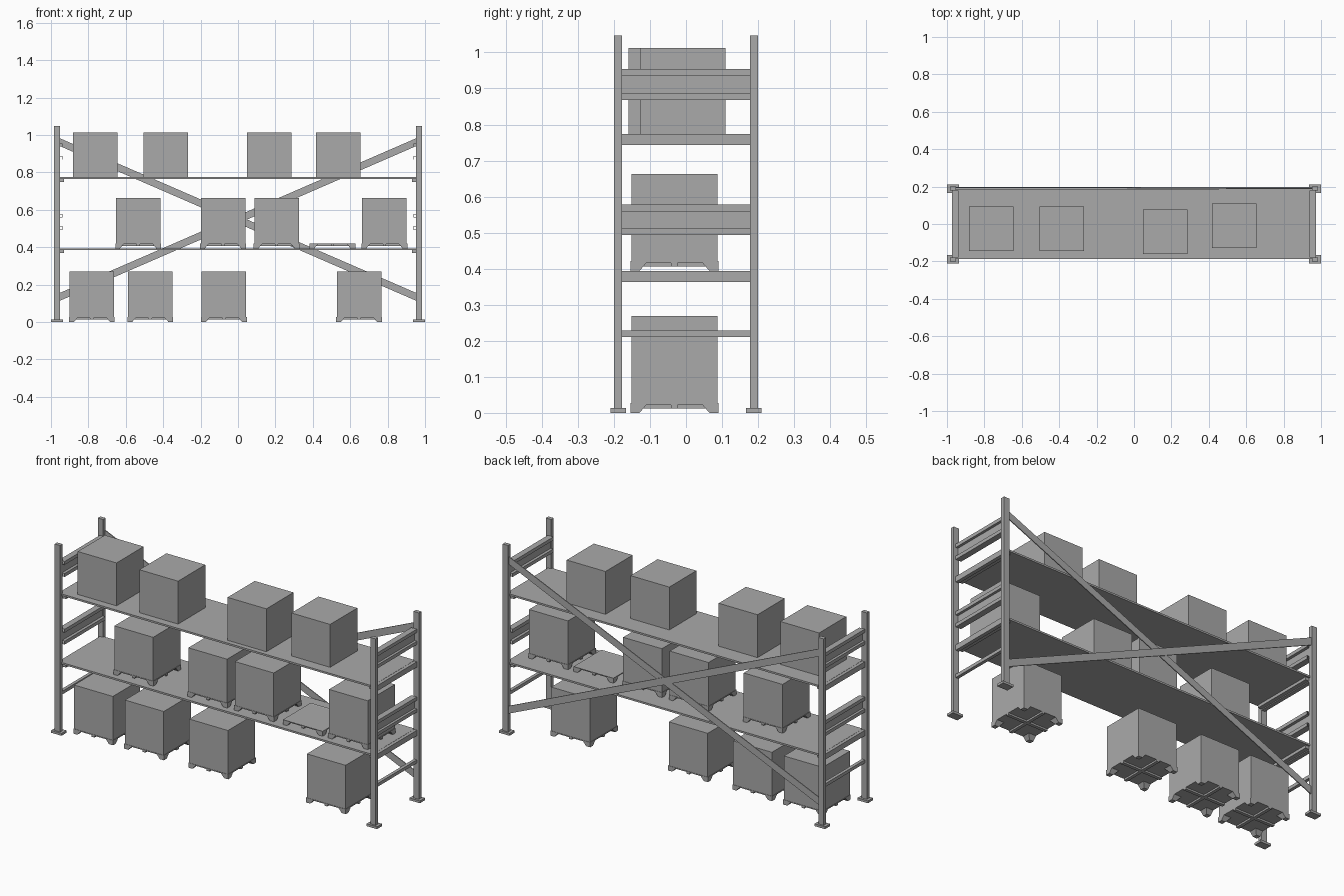
import bpy, bmesh, math
from mathutils import Matrix, Vector

cube = bpy.data.objects.get("Cube")
if cube:
    bpy.data.objects.remove(cube, do_unlink=True)

GREY = (0.4, 0.4, 0.4, 1)
mat = bpy.data.materials.new("plain grey")
mat.diffuse_color = GREY
mat.use_nodes = True
for node in mat.node_tree.nodes:
    if node.type == 'BSDF_PRINCIPLED':
        node.inputs["Base Color"].default_value = GREY


def finish(bm, name):
    mesh = bpy.data.meshes.new(name)
    bmesh.ops.recalc_face_normals(bm, faces=bm.faces)
    bm.to_mesh(mesh)
    bm.free()
    mesh.materials.append(mat)
    obj = bpy.data.objects.new(name, mesh)
    bpy.context.collection.objects.link(obj)
    return obj


def add_box(bm, x, y, z):
    """Box between (low, high) pairs on each axis."""
    lo, hi = zip(*(sorted(p) for p in (x, y, z)))
    size = [h - l for l, h in zip(lo, hi)]
    mid = [(h + l) / 2 for l, h in zip(lo, hi)]
    m = Matrix.Translation(mid) @ Matrix.Diagonal((*size, 1))
    return bmesh.ops.create_cube(bm, size=1, matrix=m)["verts"]


def box(name, x, y, z):
    bm = bmesh.new()
    add_box(bm, x, y, z)
    return finish(bm, name)


def guard_rail(name, side, z0, z1):
    """Thin web between two open-ended square tubes."""
    bm = bmesh.new()
    span, wall, tube = (-0.178, 0.178), 0.002, 0.019
    inner, outer = 0.939 * side, 0.973 * side
    add_box(bm, (0.955 * side, 0.959 * side), span, (z0 + tube, z1 - tube))
    for b in (z0, z1 - tube):
        t = b + tube
        add_box(bm, (inner, outer), span, (b, b + wall))
        add_box(bm, (inner, outer), span, (t - wall, t))
        add_box(bm, (inner, inner + wall * side), span, (b + wall, t - wall))
        add_box(bm, (outer, outer - wall * side), span, (b + wall, t - wall))
    finish(bm, name)


# End frames: posts, foot plates, rails and shelf supports
for side, sname in ((1, "left"), (-1, "right")):
    for end, ename in ((-1, "front"), (1, "back")):
        label = f"{ename}_{sname}"
        box("post_" + label, (0.952 * side, 0.985 * side),
            (0.178 * end, 0.2 * end), (0, 1.047))
        box("foot_plate_" + label, (0.936 * side, side),
            (0.166 * end, 0.21 * end), (0, 0.013))
    guard_rail("middle_guard_rail_" + sname, side, 0.493, 0.578)
    guard_rail("upper_guard_rail_" + sname, side, 0.868, 0.954)
    box("low_rail_" + sname, (0.955 * side, 0.973 * side), (-0.178, 0.178), (0.211, 0.229))
    for top, level in ((0.393, "lower"), (0.773, "upper")):
        bm = bmesh.new()
        add_box(bm, (0.952 * side, 0.973 * side), (-0.178, 0.178), (top - 0.03, top))
        add_box(bm, (0.93 * side, 0.953 * side), (-0.178, 0.178), (top - 0.025, top - 0.009))
        finish(bm, f"{level}_shelf_support_{sname}")

# Shelves
for top, level in ((0.394, "lower"), (0.774, "upper")):
    box(level + "_shelf", (-0.955, 0.955), (-0.187, 0.187), (top - 0.01, top))

# Crossed back braces with ends cut flush to the posts
for side, y in ((1, 0.188), (-1, 0.193)):
    bm = bmesh.new()
    verts = add_box(bm, (-0.954, 0.954), (y, y + 0.005), (0.527, 0.569))
    for v in verts:
        v.co.z += v.co.x * side * 0.434
    finish(bm, "back_brace_" + ("rising_left" if side > 0 else "rising_right"))


def pallet(name, x, y, z):
    """Deck with a shallow recess, tapered corner feet and crossed runners."""
    bm = bmesh.new()
    h, deck = 0.122, 0.022
    add_box(bm, (-h, h), (-h, h), (deck, 0.027))
    top = max(bm.faces, key=lambda f: f.calc_center_median().z)
    bmesh.ops.inset_region(bm, faces=[top], thickness=0.012, depth=0)
    for v in top.verts:
        v.co.z -= 0.002
    for sx in (-1, 1):
        for sy in (-1, 1):
            verts = add_box(bm, (0.078 * sx, h * sx), (0.078 * sy, h * sy), (0, deck))
            for v in verts:
                if v.co.z < 0.01:
                    if abs(v.co.x) < 0.1:
                        v.co.x = 0.097 * sx
                    if abs(v.co.y) < 0.1:
                        v.co.y = 0.097 * sy
    add_box(bm, (-h, h), (-0.009, 0.009), (0.0125, deck))
    add_box(bm, (-0.009, 0.009), (-h, h), (0.0125, deck))
    finish(bm, name).location = (x, y, z)


def crate(name, x, y, z0, z1):
    h = 0.119
    box(name, (x - h, x + h), (y - h, y + h), (z0, z1))


# Palletised loads on the ground and the lower shelf
Y = -0.032
for level, z, xs in (("ground", 0, (-0.781, -0.469, -0.075, 0.647)),
                     ("lower", 0.394, (-0.534, -0.08, 0.206, 0.783))):
    for i, x in enumerate(xs, 1):
        pallet(f"{level}_pallet_{i}", x, Y, z)
        crate(f"{level}_crate_{i}", x, Y, z + 0.025, z + 0.269)
pallet("empty_pallet", 0.505, Y, 0.394)

# Loads directly on the upper shelf
for i, (x, y) in enumerate(((-0.763, -0.026), (-0.385, -0.026),
                            (0.167, -0.041), (0.536, -0.009)), 1):
    crate(f"upper_crate_{i}", x, y, 0.774, 1.012)
